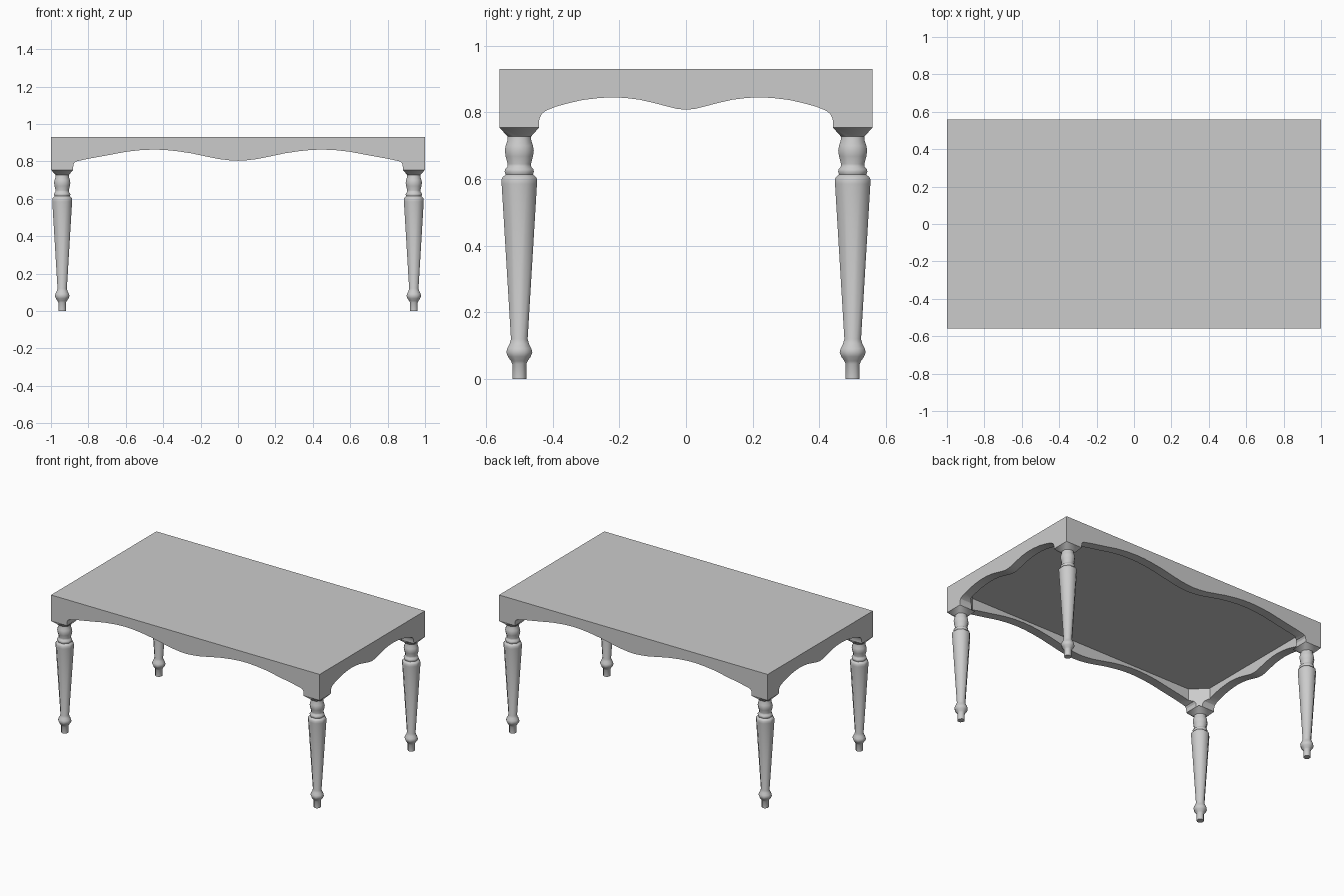
import bpy, bmesh, math
from mathutils import Vector

if "Cube" in bpy.data.objects:
    bpy.data.objects.remove(bpy.data.objects["Cube"])


def make_object(name, bm):
    bmesh.ops.recalc_face_normals(bm, faces=bm.faces[:])
    me = bpy.data.meshes.new(name)
    bm.to_mesh(me)
    bm.free()
    ob = bpy.data.objects.new(name, me)
    bpy.context.collection.objects.link(ob)
    return ob


def prism(name, points, direction):
    """Extrude a closed outline along a direction."""
    bm = bmesh.new()
    face = bm.faces.new([bm.verts.new(p) for p in points])
    res = bmesh.ops.extrude_face_region(bm, geom=[face], use_keep_orig=True)
    verts = [g for g in res["geom"] if isinstance(g, bmesh.types.BMVert)]
    bmesh.ops.translate(bm, verts=verts, vec=Vector(direction))
    return make_object(name, bm)


def smooth(ob, angle):
    bpy.ops.object.select_all(action='DESELECT')
    ob.select_set(True)
    bpy.context.view_layer.objects.active = ob
    bpy.ops.object.shade_smooth_by_angle(angle=math.radians(angle))


L, W, TOP, BOT = 1.0, 0.56, 0.93, 0.755

# table top with apron: solid block, hollowed below
body = prism("top_and_apron", [(-L, -W, BOT), (L, -W, BOT), (L, W, BOT), (-L, W, BOT)],
             (0, 0, TOP - BOT))

# hollow under the top, with chamfered corners behind the legs
a, b, c = 0.94, 0.50, 0.09
hollow = [(a, -b + c), (a, b - c), (a - c, b), (-a + c, b),
          (-a, b - c), (-a, -b + c), (-a + c, -b), (a - c, -b)]
cutters = [prism("hollow_cutter", [(x, y, 0.6) for x, y in hollow], (0, 0, 0.282))]

# wavy lower edges of the apron (half profiles from the centre outward)
long_wave = [(0, .803), (.04, .805), (.1, .812), (.17, .826), (.25, .843), (.33, .855),
             (.39, .861), (.45, .863), (.52, .860), (.6, .851), (.7, .832), (.8, .814),
             (.86, .801), (.872, .796), (.88, .783), (.881, .77), (.881, .6)]
short_wave = [(0, .808), (.025, .81), (.05, .816), (.1, .829), (.14, .838), (.18, .843),
              (.22, .845), (.26, .843), (.31, .837), (.35, .828), (.39, .817), (.42, .805),
              (.433, .795), (.44, .78), (.441, .765), (.441, .6)]


def mirrored(half):
    return [(-u, z) for u, z in reversed(half[1:])] + half


cutters.append(prism("long_wave_cutter", [(u, -0.8, z) for u, z in mirrored(long_wave)], (0, 1.6, 0)))
cutters.append(prism("short_wave_cutter", [(-1.2, u, z) for u, z in mirrored(short_wave)], (2.4, 0, 0)))

for cut in cutters:
    cut.hide_render = True
    cut.hide_set(True)
    mod = body.modifiers.new(cut.name, 'BOOLEAN')
    mod.operation = 'DIFFERENCE'
    mod.solver = 'EXACT'
    mod.object = cut

# apply the cuts and drop the helpers
bpy.context.view_layer.update()
dg = bpy.context.evaluated_depsgraph_get()
cut_mesh = bpy.data.meshes.new_from_object(body.evaluated_get(dg))
body.modifiers.clear()
body.data = cut_mesh
for cut in cutters:
    bpy.data.objects.remove(cut)
smooth(body, 25)

# turned eight-sided leg: (half width, height)
leg_profile = [(.021, 0), (.021, .045), (.025, .054), (.034, .067), (.039, .08), (.036, .092),
               (.029, .106), (.025, .12), (.053, .585), (.053, .6), (.049, .607), (.043, .611),
               (.041, .614), (.044, .622), (.042, .63), (.036, .636), (.035, .645),
               (.041, .668), (.0435, .685), (.041, .70), (.036, .715), (.035, .727)]


def build_leg(name, x, y):
    bm = bmesh.new()
    k = 1 / math.cos(math.pi / 8)
    rings = [[bm.verts.new((x + r * k * math.cos((i + .5) * math.pi / 4),
                            y + r * k * math.sin((i + .5) * math.pi / 4), z)) for i in range(8)]
             for r, z in leg_profile]
    for lo, hi in zip(rings, rings[1:]):
        for i in range(8):
            j = (i + 1) % 8
            bm.faces.new((lo[i], lo[j], hi[j], hi[i]))
    bm.faces.new(rings[0])
    # flare from the eight-sided neck to the square corner block
    top = rings[-1]
    sq = [bm.verts.new((x + .06 * sx, y + .06 * sy, BOT))
          for sx, sy in ((1, 1), (-1, 1), (-1, -1), (1, -1))]
    for i in range(4):
        p, q, n = top[2 * i], top[2 * i + 1], top[(2 * i + 2) % 8]
        bm.faces.new((p, q, sq[i]))
        bm.faces.new((q, n, sq[(i + 1) % 4], sq[i]))
    smooth(make_object(name, bm), 46)


for sx, side in ((-1, "left"), (1, "right")):
    for sy, end in ((-1, "front"), (1, "back")):
        build_leg(f"{end}_{side}_leg", sx * 0.94, sy * 0.50)
